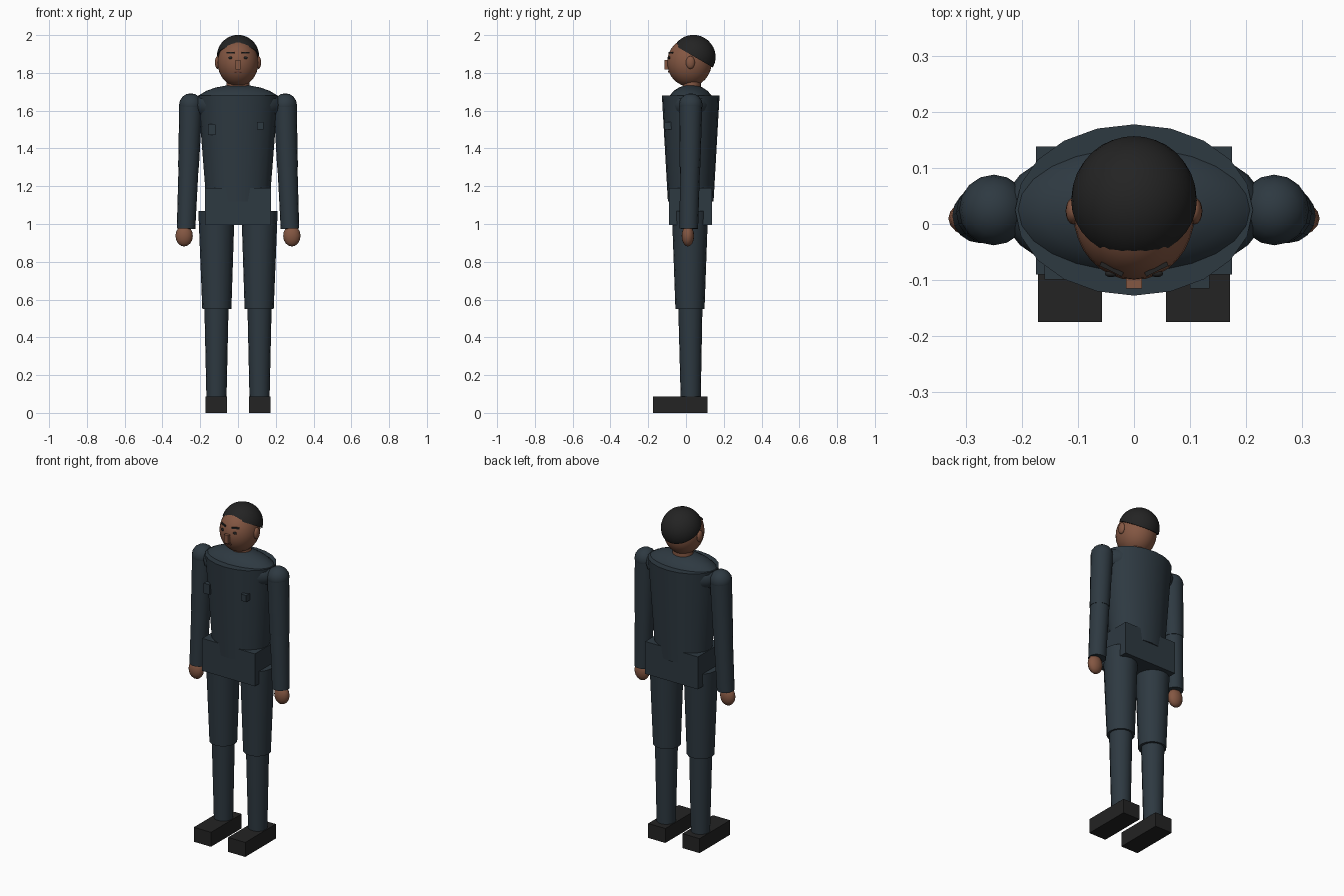
import bpy, bmesh, math
from mathutils import Vector, Matrix

cube = bpy.data.objects.get("Cube")
if cube:
    bpy.data.objects.remove(cube)


def material(name, rgb):
    m = bpy.data.materials.new(name)
    m.use_nodes = True
    m.diffuse_color = (*rgb, 1)
    m.node_tree.nodes["Principled BSDF"].inputs["Base Color"].default_value = (*rgb, 1)
    return m


suit = material("navy suit", (0.027, 0.041, 0.053))
skin = material("brown skin", (0.23, 0.095, 0.055))
lips = material("dark lips", (0.13, 0.045, 0.03))
black = material("soft black", (0.017, 0.017, 0.017))


def finish(name, bm, mat, smooth=True):
    bmesh.ops.recalc_face_normals(bm, faces=bm.faces)
    mesh = bpy.data.meshes.new(name)
    bm.to_mesh(mesh)
    bm.free()
    mesh.materials.append(mat)
    ob = bpy.data.objects.new(name, mesh)
    bpy.context.collection.objects.link(ob)
    if smooth:
        bpy.ops.object.select_all(action="DESELECT")
        ob.select_set(True)
        bpy.context.view_layer.objects.active = ob
        bpy.ops.object.shade_smooth_by_angle(angle=math.radians(35))
    return ob


def box(name, low, high, mat):
    low, high = Vector(low), Vector(high)
    bm = bmesh.new()
    bmesh.ops.create_cube(bm, size=1)
    bm.transform(Matrix.Translation((low + high) / 2) @ Matrix.Diagonal((*(high - low), 1)))
    return finish(name, bm, mat, False)


def ellipsoid(name, center, radii, mat, sides=24, tilt=None):
    bm = bmesh.new()
    bmesh.ops.create_uvsphere(bm, u_segments=sides, v_segments=sides // 2, radius=1)
    turn = Matrix.Identity(4)
    if tilt is not None:
        # keep only the upper half, then lean it back
        bmesh.ops.bisect_plane(bm, geom=bm.verts[:] + bm.edges[:] + bm.faces[:],
                               plane_co=(0, 0, -0.01), plane_no=(0, 0, -1), clear_outer=True)
        bmesh.ops.holes_fill(bm, edges=[e for e in bm.edges if e.is_boundary])
        turn = Matrix.Rotation(tilt, 4, "X")
    bm.transform(Matrix.Translation(center) @ turn @ Matrix.Diagonal((*radii, 1)))
    return finish(name, bm, mat)


def limb(name, start, end, r1, r2, mat, sides=16, depth_ratio=1.0):
    """Tapered tube from start (lower) to end (upper)."""
    a, b = Vector(start), Vector(end)
    bm = bmesh.new()
    bmesh.ops.create_cone(bm, cap_ends=True, segments=sides, radius1=r1, radius2=r2,
                          depth=(b - a).length)
    turn = Vector((0, 0, 1)).rotation_difference(b - a).to_matrix().to_4x4()
    bm.transform(Matrix.Translation((a + b) / 2) @ turn @ Matrix.Diagonal((1, depth_ratio, 1, 1)))
    return finish(name, bm, mat)


# Trunk
limb("torso", (0, 0.025, 1.12), (0, 0.025, 1.68), 0.168, 0.212, suit, 20, 0.72)
ellipsoid("shoulder_yoke", (0, 0.025, 1.63), (0.235, 0.125, 0.107), suit)
box("pelvis", (-0.175, -0.09, 0.995), (0.175, 0.138, 1.19), suit)
box("chest_pocket", (0.1, -0.115, 1.5), (0.135, -0.078, 1.54), suit)
box("chest_flap", (-0.16, -0.099, 1.47), (-0.12, -0.07, 1.53), suit)

# Limbs, built once for each side
for side, s in (("left", 1), ("right", -1)):
    shoulder = (s * 0.25, 0.025, 1.63)
    elbow = (s * 0.262, 0.021, 1.3)
    wrist = (s * 0.275, 0.015, 0.975)
    ellipsoid(side + "_shoulder", shoulder, (0.062, 0.063, 0.062), suit, 16)
    limb(side + "_upper_arm", elbow, shoulder, 0.055, 0.061, suit)
    limb(side + "_forearm", wrist, elbow, 0.049, 0.053, suit)
    ellipsoid(side + "_hand", (s * 0.285, 0.01, 0.937), (0.046, 0.033, 0.056), skin, 16)
    limb(side + "_thigh", (s * 0.112, 0.021, 0.55), (s * 0.114, 0.021, 1.07), 0.077, 0.096, suit)
    limb(side + "_shin", (s * 0.114, 0.025, 0.07), (s * 0.114, 0.023, 0.56), 0.053, 0.064, suit)
    x1, x2 = sorted((s * 0.057, s * 0.171))
    box(side + "_shoe", (x1, -0.175, 0), (x2, 0.115, 0.087), black)

# Head
limb("neck", (0, 0.03, 1.68), (0, 0.03, 1.79), 0.062, 0.06, skin, 20, 0.8)
HEAD, SIZE = Vector((0, 0.018, 1.855)), Vector((0.108, 0.118, 0.127))
ellipsoid("head", HEAD, SIZE, skin, 32)
ellipsoid("hair", (0, 0.042, 1.888), (0.112, 0.116, 0.112), black, 32, math.radians(-30))


def face_y(x, z):
    """Depth of the face surface at x, z."""
    rest = 1 - (x / SIZE.x) ** 2 - ((z - HEAD.z) / SIZE.z) ** 2
    return HEAD.y - SIZE.y * math.sqrt(rest)


def face_plate(name, x, z, width, height, mat):
    y = face_y(x, z)
    plate = box(name, (-width / 2, -0.004, -height / 2), (width / 2, 0.004, height / 2), mat)
    slope = (x / SIZE.x ** 2) / ((HEAD.y - y) / SIZE.y ** 2)
    plate.location = (x, y, z)
    plate.rotation_euler.z = math.atan(slope)


# Facial features
box("nose", (-0.014, -0.115, 1.818), (0.014, -0.08, 1.868), skin)
face_plate("mouth", 0, 1.807, 0.038, 0.008, lips)
for side, s in (("left", 1), ("right", -1)):
    ellipsoid(side + "_ear", (s * 0.108, 0.023, 1.855), (0.014, 0.024, 0.034), skin, 16)
    ellipsoid(side + "_eye", (s * 0.041, face_y(0.041, 1.88), 1.88), (0.011, 0.006, 0.008), black, 12)
    face_plate(side + "_brow", s * 0.04, 1.907, 0.044, 0.009, black)
